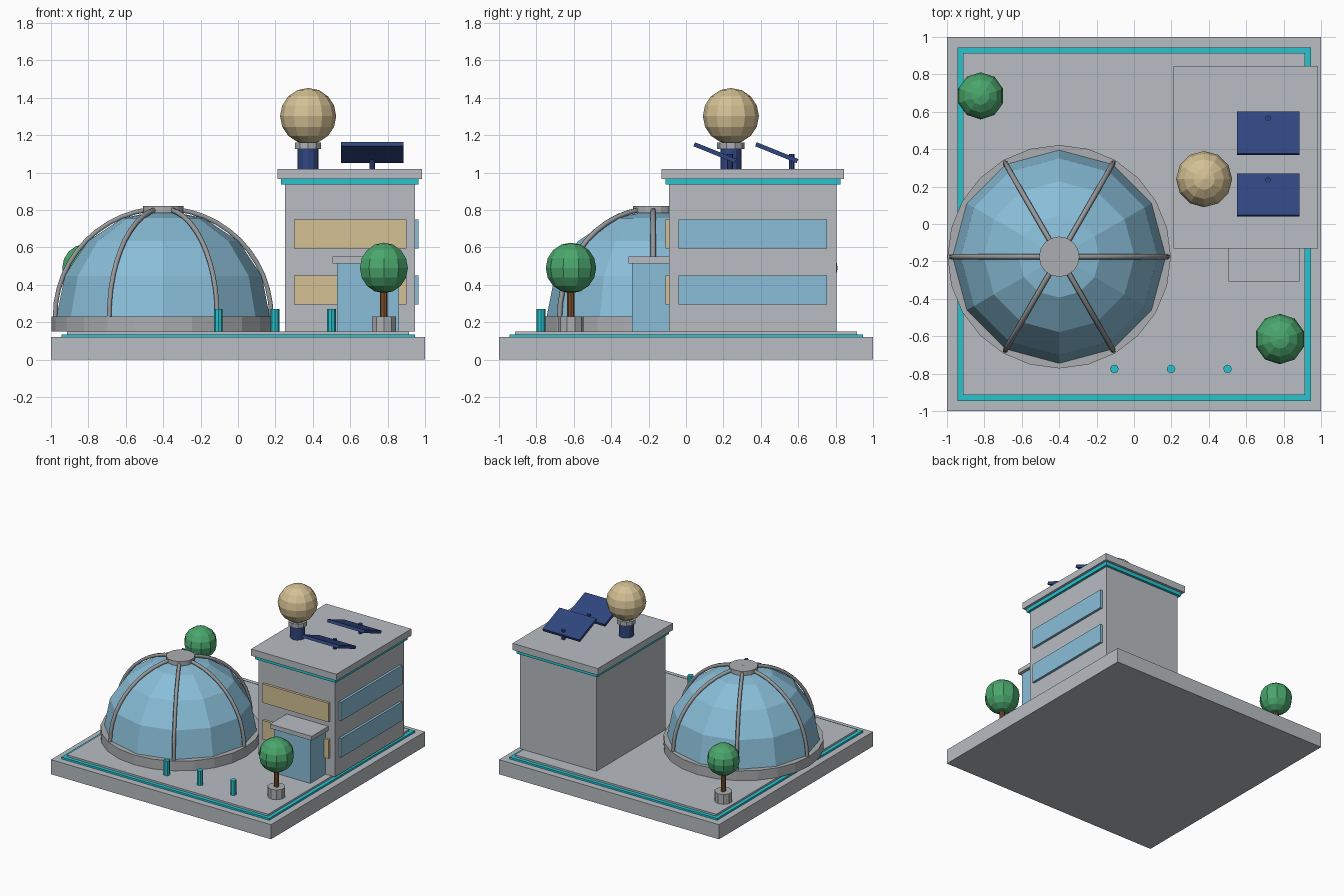
import bpy
import bmesh
from math import sin, cos, pi, radians
from mathutils import Matrix, Vector

if "Cube" in bpy.data.objects:
    bpy.data.objects.remove(bpy.data.objects["Cube"])


def material(name, *rgb):
    mat = bpy.data.materials.new(name)
    mat.use_nodes = True
    linear = [(c / 255 / 12.92) if c < 11 else ((c / 255 + 0.055) / 1.055) ** 2.4 for c in rgb]
    mat.diffuse_color = (*linear, 1)
    mat.node_tree.nodes["Principled BSDF"].inputs["Base Color"].default_value = (*linear, 1)
    return mat


PALE = material("pale grey", 184, 189, 194)
CONCRETE = material("concrete grey", 172, 174, 177)
METAL = material("rib grey", 150, 152, 155)
TEAL = material("teal", 40, 196, 208)
GLASS = material("blue glass", 137, 190, 216)
SAND = material("sand", 212, 192, 148)
NAVY = material("navy", 48, 70, 128)
GREEN = material("leaf green", 74, 166, 108)
BROWN = material("bark brown", 125, 80, 44)


def finish(name, bm, mat):
    mesh = bpy.data.meshes.new(name)
    bm.to_mesh(mesh)
    bm.free()
    mesh.materials.append(mat)
    obj = bpy.data.objects.new(name, mesh)
    bpy.context.collection.objects.link(obj)
    return obj


def box(name, mat, xs, ys, zs, tilt=0):
    """Box spanning the given ranges, optionally tilted about its own x axis."""
    size = [r[1] - r[0] for r in (xs, ys, zs)]
    centre = Vector([(r[0] + r[1]) / 2 for r in (xs, ys, zs)])
    bm = bmesh.new()
    bmesh.ops.create_cube(bm, size=1, matrix=Matrix.Translation(centre)
                          @ Matrix.Rotation(tilt, 4, "X") @ Matrix.Diagonal((*size, 1)))
    return finish(name, bm, mat)


def cylinder(name, mat, x, y, zs, radius, sides):
    bm = bmesh.new()
    bmesh.ops.create_cone(bm, cap_ends=True, segments=sides, radius1=radius, radius2=radius,
                          depth=zs[1] - zs[0],
                          matrix=Matrix.Translation((x, y, (zs[0] + zs[1]) / 2)))
    return finish(name, bm, mat)


def ball(name, mat, centre, radius, sides, rings, half=False):
    bm = bmesh.new()
    bmesh.ops.create_uvsphere(bm, u_segments=sides, v_segments=rings, radius=radius)
    if half:
        low = [v for v in bm.verts if v.co.z < -0.001]
        bmesh.ops.delete(bm, geom=low, context="VERTS")
    bmesh.ops.translate(bm, verts=bm.verts, vec=centre)
    return finish(name, bm, mat)


# Platform with a teal edge strip
box("base", PALE, (-1, 1), (-1, 1), (0, 0.12))
box("edge_strip", TEAL, (-0.945, 0.945), (-0.945, 0.945), (0.12, 0.135))
box("plaza_floor", PALE, (-0.915, 0.915), (-0.915, 0.915), (0.12, 0.15))

# Glass dome on a ring, with ribs and a cap
DX, DY, DZ = -0.4, -0.175, 0.23
cylinder("dome_ring", CONCRETE, DX, DY, (0.15, DZ), 0.597, 24)
ball("dome_glass", GLASS, (DX, DY, DZ), 0.57, 12, 8, half=True)
cylinder("dome_cap", CONCRETE, DX, DY, (0.785, 0.82), 0.108, 16)
for i in range(6):
    turn = i * pi / 3
    curve = bpy.data.curves.new("dome_rib", "CURVE")
    curve.dimensions = "3D"
    curve.bevel_depth = 0.014
    curve.bevel_resolution = 1
    curve.use_fill_caps = True
    steps = 12
    path = curve.splines.new("POLY")
    path.points.add(steps)
    for k, point in enumerate(path.points):
        a = pi / 2 * k / steps
        r = 0.578 * cos(a)
        point.co = (DX + r * cos(turn), DY + r * sin(turn), DZ + 0.578 * sin(a), 1)
    curve.materials.append(METAL)
    bpy.context.collection.objects.link(bpy.data.objects.new("dome_rib", curve))

# Main building with cornice and roof slab
BX, BY = (0.25, 0.945), (-0.09, 0.805)


def grown(span, by):
    return span[0] - by, span[1] + by


box("building", PALE, BX, BY, (0.15, 0.94))
box("cornice_strip", TEAL, grown(BX, 0.02), grown(BY, 0.02), (0.935, 0.965))
box("roof_slab", PALE, grown(BX, 0.04), grown(BY, 0.04), (0.965, 1.02))

# Window bands on the front and the left side
for z in (0.3, 0.6):
    rows = (z - 0.005, z + 0.15)
    box("front_window", SAND, (0.3, 0.9), (-0.11, -0.08), rows)
    box("side_window", GLASS, (0.93, 0.965), (-0.04, 0.755), rows)

# Entrance porch
box("porch", GLASS, (0.53, 0.86), (-0.29, -0.08), (0.15, 0.515))
box("porch_roof", PALE, (0.505, 0.885), (-0.307, -0.08), (0.515, 0.55))

# Roof sphere on its pedestal
cylinder("pedestal", NAVY, 0.375, 0.24, (1.02, 1.13), 0.056, 12)
cylinder("collar", CONCRETE, 0.375, 0.24, (1.125, 1.16), 0.073, 10)
ball("roof_sphere", SAND, (0.375, 0.24, 1.302), 0.15, 12, 8)

# Tilted solar panels
for y in (0.155, 0.485):
    box("solar_panel", NAVY, (0.55, 0.885), (y - 0.12, y + 0.12), (1.095, 1.118), radians(-22))
    cylinder("panel_post", NAVY, 0.717, y + 0.08, (1.02, 1.1), 0.015, 8)

# Trees in planters
for x, y, size in ((0.78, -0.615, 0.135), (-0.82, 0.685, 0.126)):
    cylinder("planter", CONCRETE, x, y, (0.15, 0.23), 0.068, 10)
    cylinder("trunk", BROWN, x, y, (0.22, 0.42), 0.02, 8)
    ball("foliage", GREEN, (x, y, 0.49), size, 10, 8)

# Bollards
for x in (-0.105, 0.198, 0.5):
    cylinder("bollard", TEAL, x, -0.775, (0.15, 0.27), 0.023, 8)
